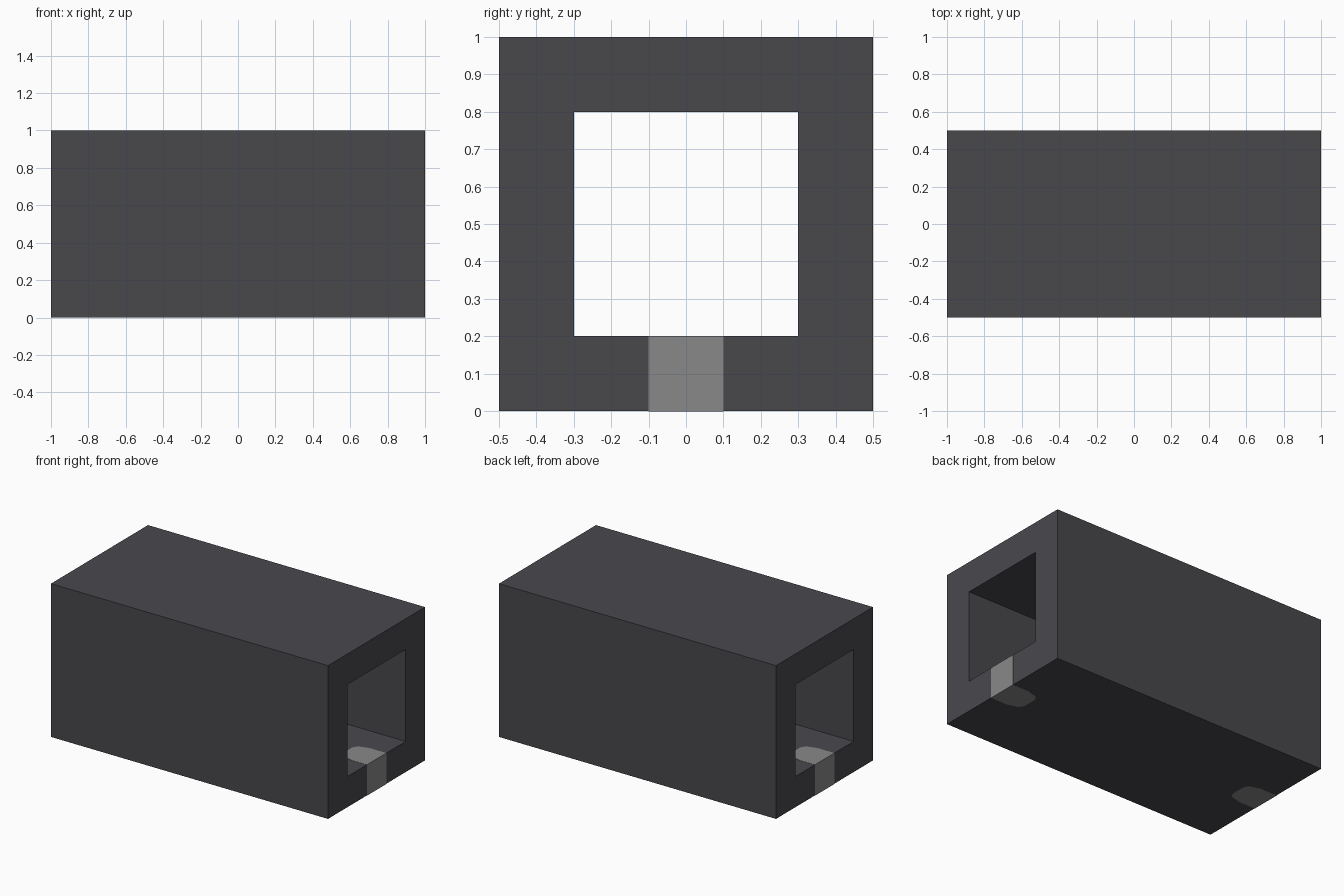
import bpy, bmesh

default = bpy.data.objects.get("Cube")
if default:
    bpy.data.objects.remove(default, do_unlink=True)


def material(name, color):
    mat = bpy.data.materials.new(name)
    mat.use_nodes = True
    mat.diffuse_color = color
    mat.node_tree.nodes["Principled BSDF"].inputs["Base Color"].default_value = color
    return mat


def add_object(name, bm, mat):
    bmesh.ops.recalc_face_normals(bm, faces=bm.faces)
    mesh = bpy.data.meshes.new(name)
    bm.to_mesh(mesh)
    bm.free()
    mesh.materials.append(mat)
    obj = bpy.data.objects.new(name, mesh)
    bpy.context.collection.objects.link(obj)
    return obj


dark = material("charcoal", (0.066, 0.065, 0.073, 1))
grey = material("mid grey", (0.25, 0.25, 0.25, 1))

HALF_LENGTH, HALF_WIDTH, WALL = 1.0, 0.5, 0.2


# Square tube: outer and inner rings at both ends, joined by quads
def square_ring(bm, x, half):
    corners = ((-1, -1), (1, -1), (1, 1), (-1, 1))
    return [bm.verts.new((x, half * y, HALF_WIDTH + half * z)) for y, z in corners]


bm = bmesh.new()
rings = [square_ring(bm, x, half)
         for x, half in ((-HALF_LENGTH, HALF_WIDTH), (HALF_LENGTH, HALF_WIDTH),
                         (HALF_LENGTH, HALF_WIDTH - WALL), (-HALF_LENGTH, HALF_WIDTH - WALL))]
for r in range(4):
    a, b = rings[r], rings[(r + 1) % 4]
    for i in range(4):
        j = (i + 1) % 4
        bm.faces.new((a[i], a[j], b[j], b[i]))
add_object("square_tube", bm, dark)


# Round-nosed inlays through the floor at each open end, a hair proud
PROUD = 0.001
half_outline = [(0, 0.1), (0.12, 0.1), (0.19, 0.08), (0.21, 0.05)]
outline = half_outline + [(d, -y) for d, y in reversed(half_outline)]


def floor_inlay(name, side):
    bm = bmesh.new()
    base = bm.faces.new([bm.verts.new((side * (HALF_LENGTH + PROUD - d), y, -PROUD))
                         for d, y in outline])
    top = bmesh.ops.extrude_face_region(bm, geom=[base])["geom"]
    verts = [v for v in top if isinstance(v, bmesh.types.BMVert)]
    bmesh.ops.translate(bm, verts=verts, vec=(0, 0, WALL + 2 * PROUD))
    add_object(name, bm, grey)


floor_inlay("left_floor_inlay", 1)
floor_inlay("right_floor_inlay", -1)
